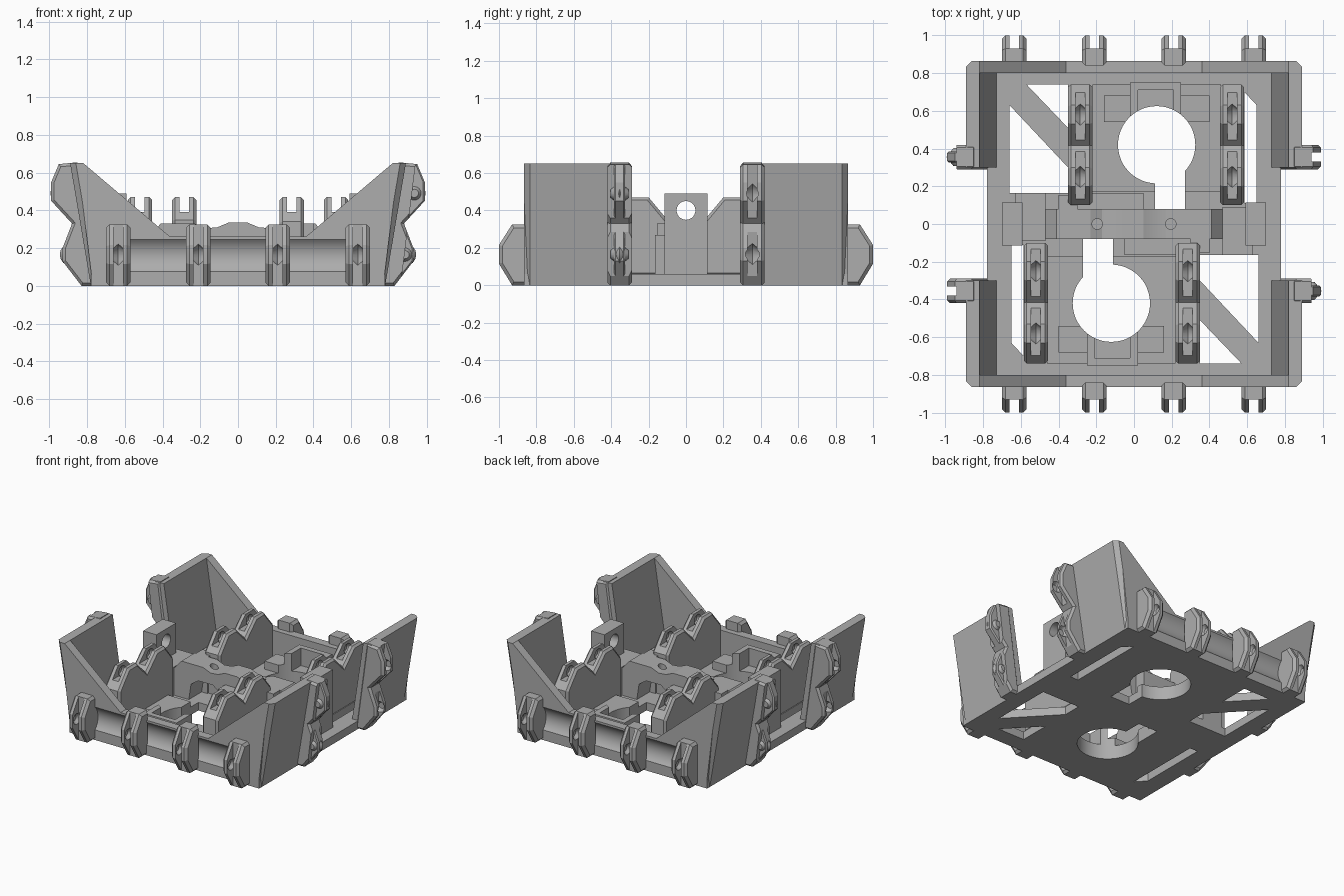
import bpy, bmesh, math
from mathutils import Matrix, Vector

if "Cube" in bpy.data.objects:
    bpy.data.objects.remove(bpy.data.objects["Cube"], do_unlink=True)

grey = bpy.data.materials.new("matte grey")
grey.use_nodes = True
grey.diffuse_color = (0.42, 0.42, 0.42, 1)
grey.node_tree.nodes["Principled BSDF"].inputs["Base Color"].default_value = (0.42, 0.42, 0.42, 1)

HALF_TURN = Matrix.Rotation(math.pi, 4, 'Z')


def finish(bm, name):
    bmesh.ops.recalc_face_normals(bm, faces=bm.faces)
    mesh = bpy.data.meshes.new(name)
    bm.to_mesh(mesh)
    bm.free()
    mesh.materials.append(grey)
    obj = bpy.data.objects.new(name, mesh)
    bpy.context.collection.objects.link(obj)
    return obj


def prism(name, pts, axis, lo, hi, chamfer=0, pick=None):
    """Extrude a 2D profile along an axis, optionally chamfering picked edges."""
    def place(p, t):
        return {'X': (t, p[0], p[1]), 'Y': (p[0], t, p[1]), 'Z': (p[0], p[1], t)}[axis]
    bm = bmesh.new()
    a = [bm.verts.new(place(p, lo)) for p in pts]
    b = [bm.verts.new(place(p, hi)) for p in pts]
    bm.faces.new(a)
    bm.faces.new(b)
    for i in range(len(pts)):
        j = (i + 1) % len(pts)
        bm.faces.new((a[i], a[j], b[j], b[i]))
    bmesh.ops.recalc_face_normals(bm, faces=bm.faces)
    if chamfer:
        k = 'XYZ'.index(axis)
        caps = [e for e in bm.edges if abs(e.verts[0].co[k] - e.verts[1].co[k]) < 1e-5]
        if pick:
            caps = [e for e in caps if pick(e)]
        bmesh.ops.bevel(bm, geom=caps, offset=chamfer, segments=1, affect='EDGES')
    return finish(bm, name)


def box(name, x0, x1, y0, y1, z0, z1):
    return prism(name, [(x0, y0), (x1, y0), (x1, y1), (x0, y1)], 'Z', z0, z1)


def rod(name, centre, axis, r1, r2, depth, sides=48):
    """Cylinder or cone starting at centre and running along an axis."""
    bm = bmesh.new()
    turn = Vector((0, 0, 1)).rotation_difference(Vector(axis)).to_matrix().to_4x4()
    m = Matrix.Translation(centre) @ turn @ Matrix.Translation((0, 0, depth / 2))
    bmesh.ops.create_cone(bm, cap_ends=True, segments=sides, radius1=r1, radius2=r2,
                          depth=depth, matrix=m)
    return finish(bm, name)


def cut(obj, cutters):
    for c in cutters:
        mod = obj.modifiers.new("cut", 'BOOLEAN')
        mod.operation, mod.solver, mod.object = 'DIFFERENCE', 'EXACT', c
    bpy.context.view_layer.update()
    deps = bpy.context.evaluated_depsgraph_get()
    mesh = bpy.data.meshes.new_from_object(obj.evaluated_get(deps))
    obj.modifiers.clear()
    obj.data = mesh
    for c in cutters:
        bpy.data.objects.remove(c, do_unlink=True)
    return obj


def turned(obj):
    """Copy turned half way round the vertical axis."""
    twin = obj.copy()
    twin.data = obj.data.copy()
    twin.data.transform(HALF_TURN)
    bpy.context.collection.objects.link(twin)
    return twin


def sockets(centres, axis):
    out = []
    for c in centres:
        for s in (1, -1):
            out.append(rod("pivot_cone", c, [s * v for v in axis], 0.06, 0.022, 0.048, 16))
    return out


def motor_hole():
    return [rod("motor_hole", (0.12, 0.42, -0.1), (0, 0, 1), 0.205, 0.205, 0.8),
            box("cable_slot", 0.11, 0.27, 0.08, 0.42, -0.1, 0.8)]


pairs = []   # parts that repeat after a half turn

# Base plate with triangular windows, side slits and motor holes
base = prism("base_plate", [(-0.78, -0.865), (0.78, -0.865), (0.78, 0.865), (-0.78, 0.865)],
             'Z', 0, 0.06)
holes = motor_hole() + [
    prism("window", [(-0.57, 0.74), (-0.35, 0.74), (-0.35, 0.51)], 'Z', -0.1, 0.2),
    prism("window", [(-0.66, 0.63), (-0.35, 0.3), (-0.35, 0.165), (-0.66, 0.165)], 'Z', -0.1, 0.2),
    prism("slit", [(0.585, 0.11), (0.65, 0.11), (0.65, 0.63), (0.585, 0.7)], 'Z', -0.1, 0.2)]
cut(base, holes + [turned(h) for h in holes])

# End wall with raised corners and a hinge clearance scoop
end = prism("end_wall", [(-0.77, 0), (0.77, 0), (0.85, 0.65), (0.82, 0.65), (0.36, 0.26),
                         (-0.36, 0.26), (-0.82, 0.65), (-0.85, 0.65)], 'Y', -0.865, -0.80)
cut(end, [rod("scoop", (-0.57, -0.95, 0.16), (1, 0, 0), 0.12, 0.12, 1.14)])
pairs.append(end)

# Leaning side walls with chamfered outer corners
for s in (1, -1):
    y0, y1 = sorted((s * 0.30, s * 0.865))
    pairs.append(prism("side_wall", [(0.72, 0), (0.78, 0), (0.89, 0.65), (0.82, 0.65)],
                       'Y', y0, y1, 0.03,
                       lambda e: all(abs(v.co.y) > 0.8 and v.co.x > 0.775 and
                                     abs(v.co.x - 0.82) > 0.01 for v in e.verts)))

# Forked hinge lugs along the end walls
LUG = [(-0.84, 0), (-0.93, 0), (-1, 0.115), (-1, 0.215), (-0.93, 0.325), (-0.84, 0.325)]
for x in (-0.635, -0.21, 0.21, 0.635):
    lug = prism("end_hinge_lug", LUG, 'X', x - 0.065, x + 0.065, 0.018)
    cut(lug, [box("gap", x - 0.025, x + 0.025, -1.2, -0.93, -0.1, 0.5)]
        + sockets([(x, -0.95, 0.165)], (1, 0, 0)))
    pairs.append(lug)

# Double hinge lugs on the side walls: one forked, one bladed
DOUBLE = [(0.76, 0), (0.83, 0), (0.93, 0.13), (0.93, 0.2), (0.88, 0.33), (0.99, 0.45),
          (0.99, 0.55), (0.95, 0.645), (0.85, 0.655)]
GAP = [(0.85, -0.1), (0.96, 0.8), (1.2, 0.8), (1.2, -0.1)]
y = 0.355
fork = prism("side_hinge_fork", DOUBLE, 'Y', y - 0.065, y + 0.065, 0.015)
cut(fork, [prism("gap", GAP, 'Y', y - 0.025, y + 0.025)]
    + sockets([(0.9, y, 0.165), (0.955, y, 0.49)], (0, 1, 0)))
flange = prism("side_hinge_flange", DOUBLE, 'Y', -y - 0.065, -y + 0.065, 0.015)
cut(flange, [prism("gap", GAP, 'Y', -0.6, -0.1)])
blade = prism("side_hinge_blade", DOUBLE, 'Y', -y - 0.03, -y + 0.03, 0.008)
pairs += [fork, flange, blade] + sockets([(0.885, -y, 0.165), (0.935, -y, 0.49)], (0, 1, 0))

# Inner double hinge forks standing on the plate
HUMPS = [(0.1, 0.05), (0.1, 0.35), (0.2, 0.47), (0.3, 0.47), (0.415, 0.36), (0.53, 0.47),
         (0.63, 0.47), (0.74, 0.34), (0.74, 0.05)]
for x in (-0.285, 0.52):
    inner = prism("inner_hinge_fork", HUMPS, 'X', x - 0.064, x + 0.064, 0.015)
    cut(inner, [box("gap", x - 0.025, x + 0.025, 0, 1, 0.39, 0.6)]
        + sockets([(x, 0.25, 0.41), (x, 0.58, 0.41)], (1, 0, 0)))
    pairs.append(inner)

# Stepped motor seat with a small open cup
seat = box("motor_seat", -0.22, 0.46, 0.17, 0.74, 0.05, 0.1)
step = box("seat_step", -0.16, 0.40, 0.54, 0.68, 0.05, 0.16)
cup = box("seat_cup", -0.02, 0.25, 0.54, 0.75, 0.05, 0.24)
for part in (seat, step, cup):
    extra = [box("pocket", 0.02, 0.21, 0.5, 0.71, 0.11, 0.5)] if part is not seat else []
    pairs.append(cut(part, motor_hole() + extra))

# Pivot post with a cross hole and a wider foot
post = box("pivot_post", -0.70, -0.59, -0.115, 0.115, 0.05, 0.49)
cut(post, [rod("bore", (-0.8, 0, 0.40), (1, 0, 0), 0.05, 0.05, 0.3)])
pairs += [post, box("post_foot", -0.63, -0.47, -0.09, 0.165, 0.05, 0.27)]

# Central arched bracket with a screw hole
arm = prism("centre_bracket", [(-0.47, 0.05), (-0.47, 0.26), (-0.41, 0.33), (-0.23, 0.33),
                               (-0.17, 0.305), (-0.11, 0.31), (-0.05, 0.335), (0, 0.335),
                               (0, 0.05), (-0.08, 0.05), (-0.1, 0.18), (-0.15, 0.22),
                               (-0.27, 0.22), (-0.33, 0.18), (-0.35, 0.05)], 'Y', -0.08, 0.08)
cut(arm, [rod("screw_hole", (-0.195, 0, 0.1), (0, 0, 1), 0.028, 0.028, 0.4, 24)])
pairs += [arm, box("bracket_pad", -0.35, 0.05, 0.08, 0.165, 0.05, 0.25),
          box("bracket_ear", -0.4, -0.3, 0.07, 0.155, 0.05, 0.33)]

for part in pairs:
    turned(part)

# Smooth the round surfaces and keep hard edges
bpy.ops.object.select_all(action='DESELECT')
for o in bpy.context.collection.objects:
    if o.type == 'MESH':
        o.select_set(True)
        bpy.context.view_layer.objects.active = o
bpy.ops.object.shade_smooth_by_angle(angle=math.radians(20))
